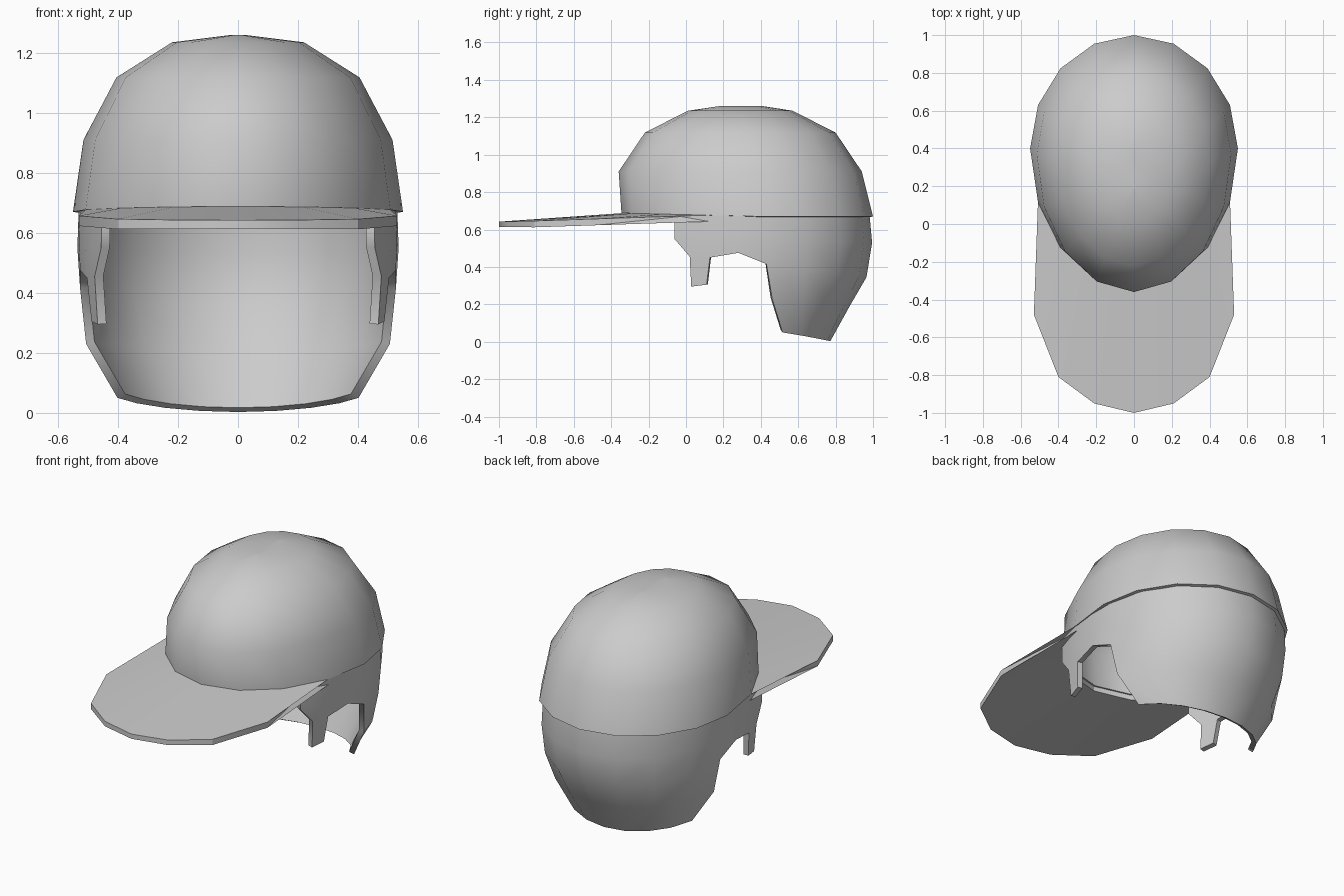
import bpy, bmesh, math

cube = bpy.data.objects.get("Cube")
if cube:
    bpy.data.objects.remove(cube)

grey = bpy.data.materials.new("plain grey")
grey.use_nodes = True
grey.diffuse_color = (0.6, 0.6, 0.6, 1)
grey.node_tree.nodes["Principled BSDF"].inputs["Base Color"].default_value = (0.6, 0.6, 0.6, 1)


def lerp(a, b, t):
    return a + (b - a) * t


def lookup(table, z):
    """Linear interpolation in a descending list of (z, value)."""
    for (z0, v0), (z1, v1) in zip(table, table[1:]):
        if z >= z1:
            return lerp(v0, v1, min(1, (z0 - z) / (z0 - z1)))
    return table[-1][1]


def add_grid(bm, rows):
    """Skin rows of points; rows run outward or down, columns run front to back."""
    vs = [[bm.verts.new(p) for p in row] for row in rows]
    for a, b in zip(vs, vs[1:]):
        for i in range(len(a) - 1):
            bm.faces.new((a[i], b[i], b[i + 1], a[i + 1]))


def finish(name, bm, thickness=0, angle=60):
    """Turn the +x half into a mirrored, optionally thickened part."""
    bmesh.ops.remove_doubles(bm, verts=bm.verts, dist=0.0005)
    me = bpy.data.meshes.new(name)
    bm.to_mesh(me)
    bm.free()
    me.materials.append(grey)
    ob = bpy.data.objects.new(name, me)
    bpy.context.scene.collection.objects.link(ob)
    mirror = ob.modifiers.new("Mirror", 'MIRROR')
    mirror.use_clip = True
    if thickness:
        solid = ob.modifiers.new("Solidify", 'SOLIDIFY')
        solid.thickness = thickness
        solid.offset = -1
    for other in bpy.context.selected_objects:
        other.select_set(False)
    ob.select_set(True)
    bpy.context.view_layer.objects.active = ob
    for mod in list(ob.modifiers):
        bpy.ops.object.modifier_apply(modifier=mod.name)
    bpy.ops.object.shade_smooth_by_angle(angle=math.radians(angle))
    return ob


# Cap crown: stacked half rings (height, half width, front y, back y, middle y)
CROWN = [(1.26, 0.02, 0.18, 0.41, 0.3), (1.235, 0.22, 0.01, 0.57, 0.3),
         (1.118, 0.405, -0.22, 0.80, 0.33), (0.91, 0.515, -0.36, 0.94, 0.37),
         (0.67, 0.55, -0.345, 1.0, 0.4)]


def crown_ring(z, w, front, back, mid):
    ring = []
    for k in range(9):
        a = math.radians(-90 + 22.5 * k)
        s, c = math.sin(a), max(0, math.cos(a))
        lift = 0.018 * max(0, -s) if z < 0.7 else 0
        ring.append((w * c, mid + s * (back - mid if s > 0 else mid - front), z + lift))
    return ring


bm = bmesh.new()
rings = [crown_ring(*row) for row in CROWN]
add_grid(bm, [[(0, p[1], p[2]) for p in rings[0]]] + rings)
bmesh.ops.dissolve_degenerate(bm, dist=0.0005, edges=bm.edges)
finish("cap_crown", bm, 0.018)

# Brim: a thin curved plate that tapers towards its rear corners
inner = [(x, y + 0.01, z) for x, y, z in rings[-1][:4]] + [(0.475, -0.03, 0.674)]
outer = [(0, -1, 0.642), (0.21, -0.95, 0.643), (0.40, -0.81, 0.646),
         (0.53, -0.48, 0.657), (0.48, -0.045, 0.672)]
depth = [0.028, 0.03, 0.034, 0.034, 0.004]
under = [[(x, y, z - d) for (x, y, z), d in zip(row, depth)] for row in (outer, inner)]
bm = bmesh.new()
add_grid(bm, [inner, outer] + under + [inner])
finish("cap_brim", bm, angle=30)

# Hair: side strip with a sideburn, and a deep rounded back
WIDTH = [(0.67, 0.532), (0.55, 0.536), (0.415, 0.527), (0.23, 0.51), (0.05, 0.42), (0, 0.40)]
BACK = [(0.67, 0.982), (0.53, 0.995), (0.345, 0.965), (0.19, 0.875), (0, 0.77)]
MID = 0.4


def side_point(y, z):
    fx = math.sqrt(1 - ((MID - y) / 0.88) ** 2)
    return (lookup(WIDTH, z) * fx, y, z)


def back_point(angle, z):
    a = math.radians(angle)
    return (lookup(WIDTH, z) * max(0, math.cos(a)),
            MID + math.sin(a) * (lookup(BACK, z) - MID), z)


bm = bmesh.new()
TOP = 0.675
edge = [(-0.062, 0.55), (0.02, 0.455), (0.128, 0.45), (0.28, 0.475)]
starts = [(TOP, TOP, 3), (0.55, 0.53, 3), (0.415, 0.345, 3), (0.23, 0.19, 7), (0.05, 0.003, 17)]
back = []
for z0, z1, a0 in starts:
    steps = [k / 4 for k in range(5)]
    back.append([back_point(lerp(a0, 90, t), lerp(z0, z1, math.sin(t * math.pi / 2)))
                 for t in steps])
add_grid(bm, back)

side = [[side_point(y, lerp(TOP, z, t)) for y, z in edge] for t in (0, 0.55, 1)]
add_grid(bm, [row + [b[0]] for row, b in zip(side, back)])

# Sideburn tip hanging from the side strip
add_grid(bm, [side[2][1:3], [side_point(0.028, 0.295), side_point(0.11, 0.305)]])
finish("hair", bm, 0.03)
